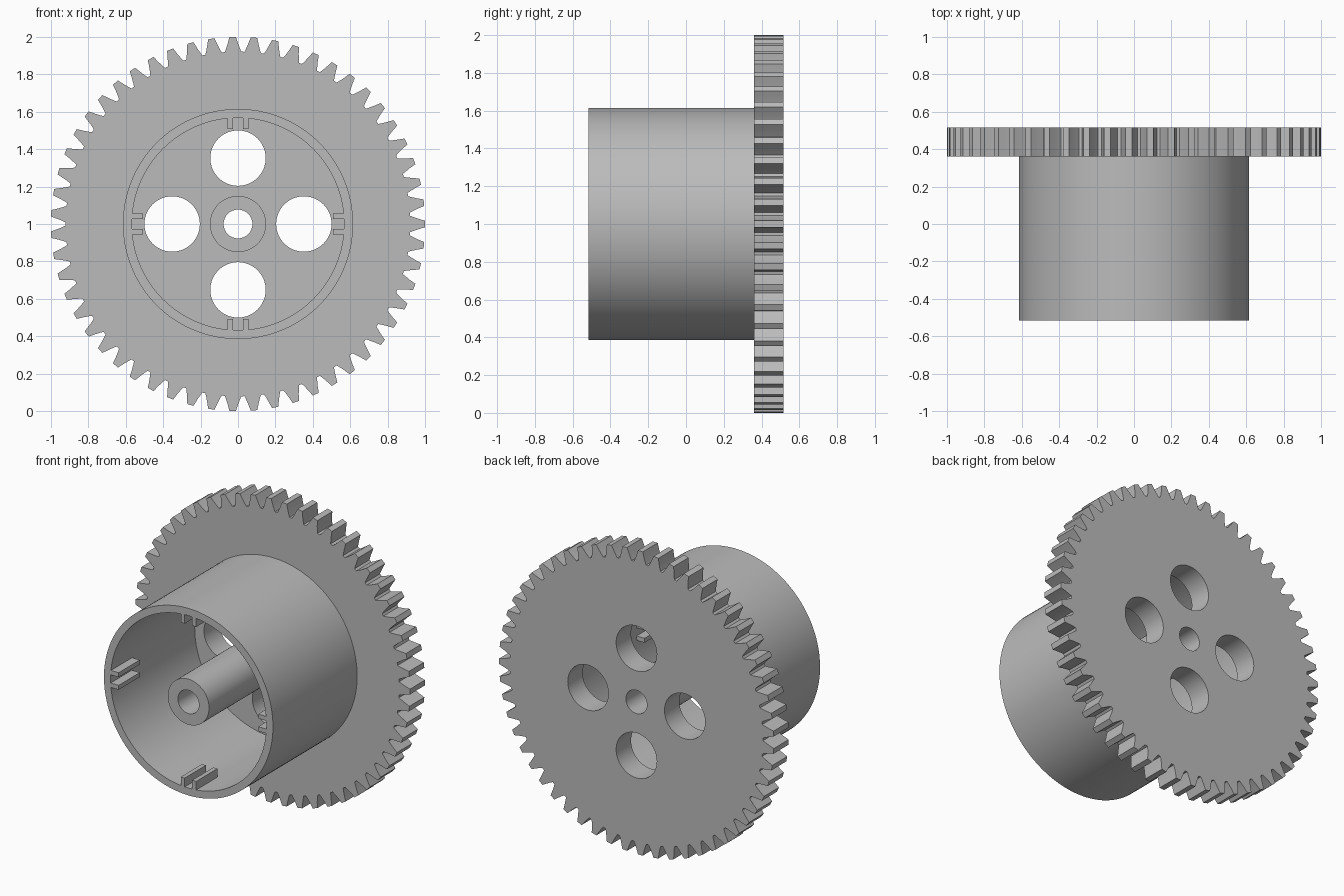
import bpy, bmesh
from math import sin, cos, pi, radians
from mathutils import Matrix

if "Cube" in bpy.data.objects:
    bpy.data.objects.remove(bpy.data.objects["Cube"], do_unlink=True)

grey = bpy.data.materials.new("plain_grey")
GREY = (0.5, 0.5, 0.5, 1)
grey.use_nodes = True
grey.diffuse_color = GREY
grey.node_tree.nodes["Principled BSDF"].inputs["Base Color"].default_value = GREY

FRONT, FACE, BACK = -0.515, 0.36, 0.515
AXIS_Z = 1.0


def circle(radius, x=0, z=0, n=96):
    return [(x + radius * cos(2 * pi * i / n), z + radius * sin(2 * pi * i / n)) for i in range(n)]


def gear_outline(teeth):
    """Tapered teeth, the first one centred on +x."""
    profile = [(-2.75, 0.921), (-2.35, 0.935), (-1.65, 0.965), (-1.0, 1.0),
               (1.0, 1.0), (1.65, 0.965), (2.35, 0.935), (2.75, 0.921)]
    pts = []
    for t in range(teeth):
        for deg, r in profile:
            a = 2 * pi * t / teeth + radians(deg)
            pts.append((r * cos(a), r * sin(a)))
    return pts


def extrude_outline(name, loops, y0, y1):
    """Fill x-z loops (inner loops become holes) and extrude them along y."""
    curve = bpy.data.curves.new(name + "_outline", 'CURVE')
    curve.dimensions = '2D'
    curve.fill_mode = 'BOTH'
    curve.extrude = (y1 - y0) / 2
    for loop in loops:
        spline = curve.splines.new('POLY')
        spline.points.add(len(loop) - 1)
        for point, (x, z) in zip(spline.points, loop):
            point.co = (x, z, 0, 1)
        spline.use_cyclic_u = True
    temp = bpy.data.objects.new(name + "_temp", curve)
    bpy.context.collection.objects.link(temp)
    graph = bpy.context.evaluated_depsgraph_get()
    mesh = bpy.data.meshes.new_from_object(temp.evaluated_get(graph))
    bpy.data.objects.remove(temp, do_unlink=True)
    bpy.data.curves.remove(curve)

    bm = bmesh.new()
    bm.from_mesh(mesh)
    bmesh.ops.remove_doubles(bm, verts=bm.verts, dist=1e-5)
    stand = Matrix.Translation((0, (y0 + y1) / 2, AXIS_Z)) @ Matrix.Rotation(pi / 2, 4, 'X')
    bmesh.ops.transform(bm, matrix=stand, verts=bm.verts)
    bmesh.ops.recalc_face_normals(bm, faces=bm.faces)
    bm.to_mesh(mesh)
    bm.free()

    mesh.materials.clear()
    mesh.materials.append(grey)
    obj = bpy.data.objects.new(name, mesh)
    bpy.context.collection.objects.link(obj)
    bpy.ops.object.select_all(action='DESELECT')
    obj.select_set(True)
    bpy.context.view_layer.objects.active = obj
    bpy.ops.object.shade_smooth_by_angle(angle=radians(20))
    return obj


# Toothed disc with the shaft bore and four round openings
openings = [circle(0.148, 0.352 * cos(k * pi / 2), 0.352 * sin(k * pi / 2), 64) for k in range(4)]
extrude_outline("gear_disc", [gear_outline(55), circle(0.077, n=48)] + openings, FACE, BACK)

# Hollow drum and central hub, flush at the front
extrude_outline("drum_wall", [circle(0.615, n=128), circle(0.567, n=128)], FRONT, FACE)
extrude_outline("hub_tube", [circle(0.15, n=64), circle(0.077, n=48)], FRONT, FACE)

# Pairs of short ribs inside the drum mouth, at every quarter turn
for k, side in enumerate(("left", "top", "right", "bottom")):
    c, s = cos(k * pi / 2), sin(k * pi / 2)
    for sign, label in ((-1, "a"), (1, "b")):
        corners = [(0.508, 0.027), (0.58, 0.027), (0.58, 0.056), (0.508, 0.056)]
        loop = [(r * c - sign * w * s, r * s + sign * w * c) for r, w in corners]
        extrude_outline(f"{side}_rib_{label}", [loop], FRONT, FRONT + 0.22)
